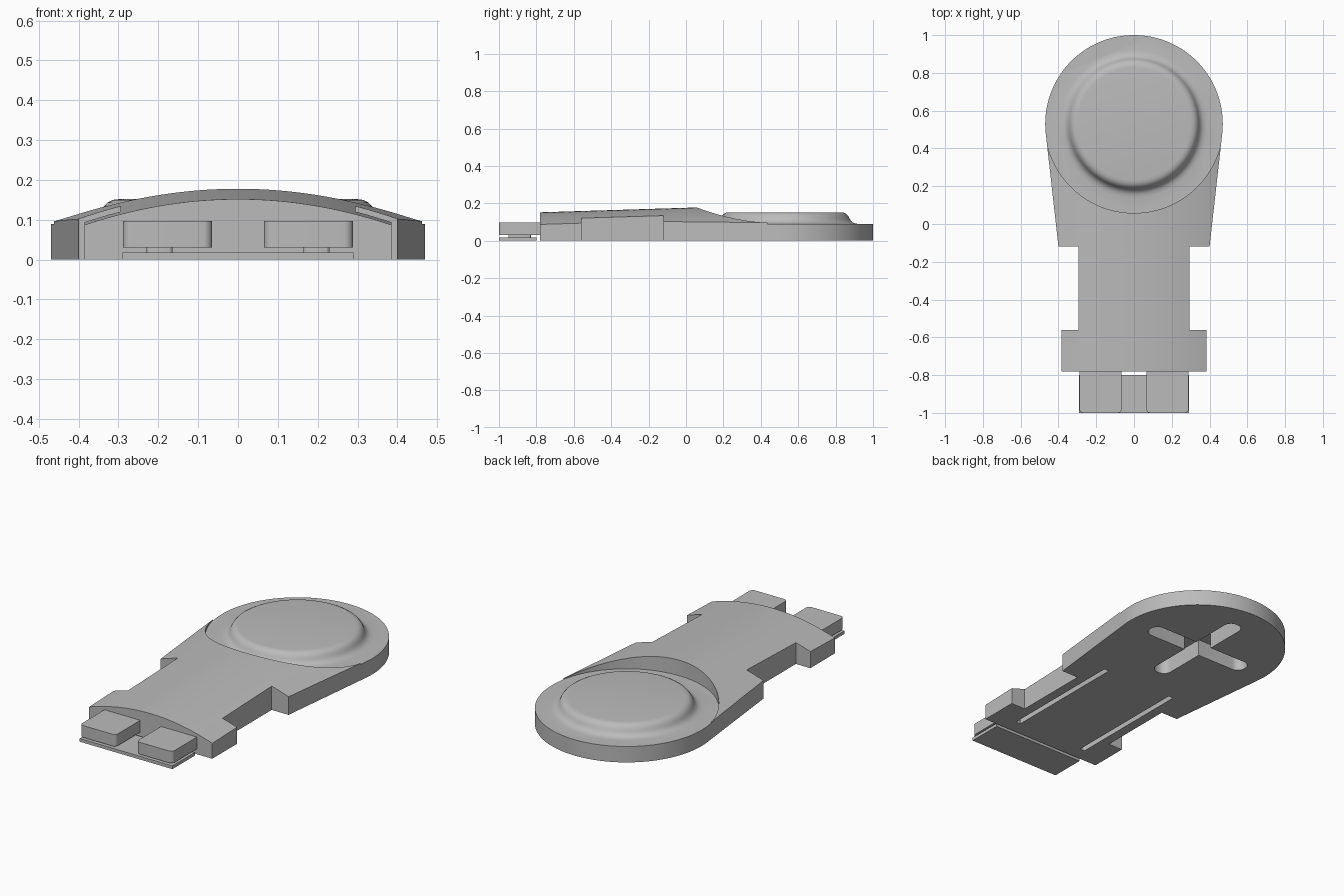
import bpy, bmesh
from math import sin, cos, pi, radians

if "Cube" in bpy.data.objects:
    bpy.data.objects.remove(bpy.data.objects["Cube"], do_unlink=True)

grey = bpy.data.materials.new("plain_grey")
grey.use_nodes = True
GREY = (0.5, 0.5, 0.5, 1)
grey.diffuse_color = GREY
grey.node_tree.nodes["Principled BSDF"].inputs["Base Color"].default_value = GREY

PAD_Y, PAD_R, PAD_Z = 0.53, 0.47, 0.09


def finish(name, bm):
    bmesh.ops.recalc_face_normals(bm, faces=bm.faces)
    mesh = bpy.data.meshes.new(name)
    bm.to_mesh(mesh)
    bm.free()
    mesh.materials.append(grey)
    ob = bpy.data.objects.new(name, mesh)
    bpy.context.collection.objects.link(ob)
    return ob


def prism(name, outline, z0, z1):
    bm = bmesh.new()
    face = bm.faces.new([bm.verts.new((x, y, z0)) for x, y in outline])
    made = bmesh.ops.extrude_face_region(bm, geom=[face])["geom"]
    bmesh.ops.translate(bm, vec=(0, 0, z1 - z0),
                        verts=[g for g in made if isinstance(g, bmesh.types.BMVert)])
    return finish(name, bm)


def arc(cx, cy, r, a0, a1, n):
    steps = [radians(a0 + (a1 - a0) * i / n) for i in range(n + 1)]
    return [(cx + r * cos(a), cy + r * sin(a)) for a in steps]


def rounded_box(x0, x1, y0, y1, r, n=8):
    return (arc(x1 - r, y1 - r, r, 0, 90, n) + arc(x0 + r, y1 - r, r, 90, 180, n)
            + arc(x0 + r, y0 + r, r, 180, 270, n) + arc(x1 - r, y0 + r, r, 270, 360, n))


def lathe(name, profile, n=96):
    bm = bmesh.new()
    rings = [[bm.verts.new((x, y, z)) for x, y in arc(0, PAD_Y, r, 0, 360, n)[:-1]]
             for r, z in profile]
    for a, b in zip(rings, rings[1:]):
        for i in range(n):
            j = (i + 1) % n
            bm.faces.new((a[i], a[j], b[j], b[i]))
    bm.faces.new(rings[0])
    bm.faces.new(rings[-1])
    return finish(name, bm)


def combine(target, tool, operation):
    mod = target.modifiers.new(operation, "BOOLEAN")
    mod.operation, mod.solver, mod.object = operation, "EXACT", tool
    bpy.context.view_layer.update()
    graph = bpy.context.evaluated_depsgraph_get()
    mesh = bpy.data.meshes.new_from_object(target.evaluated_get(graph))
    target.modifiers.clear()
    target.data = mesh
    bpy.data.objects.remove(tool, do_unlink=True)


# Body outline: round pad, tapering shoulders, waist and wider front end
right = [(0.40, -0.12), (0.295, -0.12), (0.295, -0.56), (0.385, -0.56), (0.385, -0.78)]
outline = right[::-1] + arc(0, PAD_Y, PAD_R, -6.4, 186.4, 90) + [(-x, y) for x, y in right]
body = prism("body", outline, 0, 0.4)

# Arched top, rising gently towards the pad
bm = bmesh.new()
loops = []
for y in (-0.9, 1.1):
    xs = [-0.6 + 1.2 * i / 48 for i in range(49)]
    pts = [(x, 0.178 + 0.031 * (y - 0.06) - 0.437 * x * x) for x in xs]
    pts += [(0.6, -0.1), (-0.6, -0.1)]
    loops.append([bm.verts.new((x, y, z)) for x, z in pts])
for i in range(len(loops[0])):
    bm.faces.new((loops[0][i - 1], loops[0][i], loops[1][i], loops[1][i - 1]))
for loop in loops:
    bm.faces.new(loop)
combine(body, finish("arch", bm), "INTERSECT")

# Flat round pad sunk into the arch, with a raised soft-edged button
combine(body, prism("pad_cutter", arc(0, PAD_Y, PAD_R + 0.002, 0, 360, 128)[:-1], PAD_Z, 0.6),
        "DIFFERENCE")
button = [(0.39, 0.05), (0.39, PAD_Z), (0.372, 0.093), (0.36, 0.099), (0.35, 0.109),
          (0.344, 0.12), (0.338, 0.132), (0.328, 0.143), (0.315, 0.15), (0.298, 0.152)]
combine(body, lathe("button", button), "UNION")

# Cross-shaped recess underneath, with a softened middle and a centre hole
ARM, HALF, DEPTH = 0.33, 0.05, 0.095
for w, h in ((ARM, HALF), (HALF, ARM)):
    slot = rounded_box(-w, w, PAD_Y - h, PAD_Y + h, HALF * 0.9)
    combine(body, prism("recess_arm", slot, -0.05, DEPTH), "DIFFERENCE")
combine(body, prism("recess_middle", arc(0, PAD_Y, 0.1, 0, 360, 4)[:-1], -0.05, DEPTH), "DIFFERENCE")
combine(body, prism("recess_hole", arc(0, PAD_Y, 0.04, 0, 360, 24)[:-1], -0.05, 0.12), "DIFFERENCE")

# Two long grooves underneath
for s in (-1, 1):
    groove = rounded_box(s * 0.225 - 0.015, s * 0.225 + 0.015, -0.70, 0.04, 0.006, 3)
    combine(body, prism("groove", groove, -0.05, 0.03), "DIFFERENCE")

parts = [body]
# Front prongs with small feet joining them to the thin base plate
for s, side in ((-1, "right"), (1, "left")):
    c = s * 0.177
    prong = rounded_box(c - 0.112, c + 0.112, -1.0, -0.76, 0.022)
    parts.append(prism(side + "_prong", prong, 0.03, 0.097))
    foot = rounded_box(s * 0.197 - 0.033, s * 0.197 + 0.033, -0.95, -0.83, 0.01, 3)
    parts.append(prism(side + "_prong_foot", foot, 0.017, 0.031))
plate = [(-0.29, -1.0), (0.29, -1.0), (0.29, -0.8), (-0.29, -0.8)]
parts.append(prism("base_plate", plate, 0, 0.018))

# Smooth curves, crisp edges
bpy.ops.object.select_all(action="DESELECT")
for ob in parts:
    ob.select_set(True)
bpy.context.view_layer.objects.active = body
bpy.ops.object.shade_smooth_by_angle(angle=radians(28))
